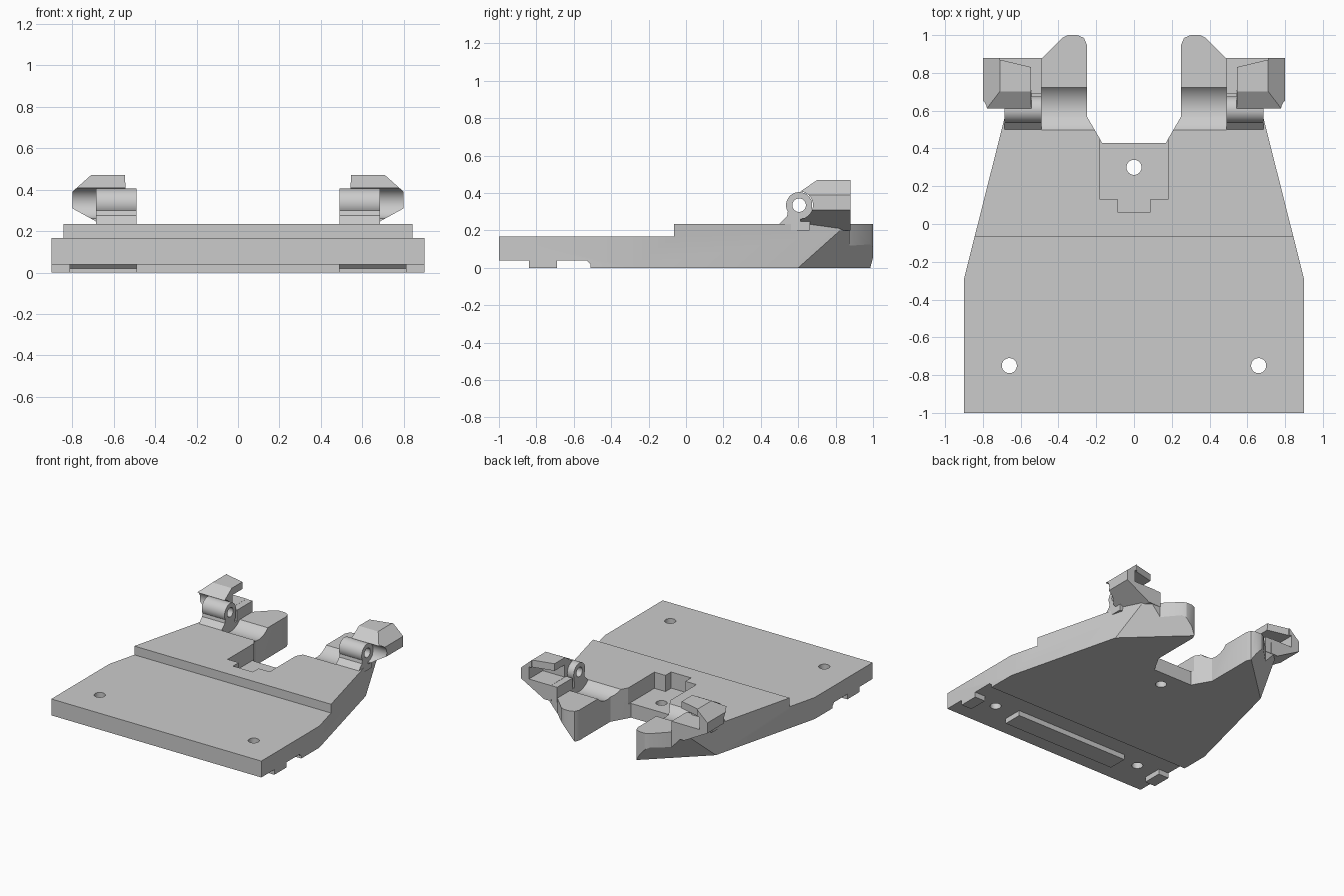
import bpy
import bmesh
import math
from mathutils import Vector

old = bpy.data.objects.get("Cube")
if old:
    bpy.data.objects.remove(old)

grey = bpy.data.materials.new("plain grey")
grey.use_nodes = True
grey.diffuse_color = (0.6, 0.6, 0.6, 1)
grey.node_tree.nodes["Principled BSDF"].inputs["Base Color"].default_value = (0.6, 0.6, 0.6, 1)

PIN_Y, PIN_Z = 0.605, 0.335


def prism(name, pts, axis, a, b, side=1):
    """Extrude a 2D profile along an axis from a to b; side=-1 mirrors in x."""
    def place(p, t):
        x, y, z = {"x": (t, p[0], p[1]), "y": (p[0], t, p[1]), "z": (p[0], p[1], t)}[axis]
        return (x * side, y, z)
    bm = bmesh.new()
    low = [bm.verts.new(place(p, a)) for p in pts]
    high = [bm.verts.new(place(p, b)) for p in pts]
    bm.faces.new(low)
    bm.faces.new(high)
    n = len(pts)
    for i in range(n):
        j = (i + 1) % n
        bm.faces.new((low[i], low[j], high[j], high[i]))
    bmesh.ops.recalc_face_normals(bm, faces=bm.faces[:])
    mesh = bpy.data.meshes.new(name)
    bm.to_mesh(mesh)
    bm.free()
    mesh.materials.append(grey)
    obj = bpy.data.objects.new(name, mesh)
    bpy.context.scene.collection.objects.link(obj)
    return obj


def arc(cx, cy, r, start=0, end=360, n=40):
    steps = n if end - start == 360 else n - 1
    angles = [math.radians(start + (end - start) * i / steps) for i in range(n)]
    return [(cx + r * math.cos(t), cy + r * math.sin(t)) for t in angles]


def rect(x0, x1, y0, y1):
    return [(x0, y0), (x1, y0), (x1, y1), (x0, y1)]


def cut(target, *profile, side=1):
    """Subtract a prism from the target."""
    cutter = prism("cutter", *profile, side=side)
    cutter.hide_render = True
    mod = target.modifiers.new("cut", "BOOLEAN")
    mod.operation = "DIFFERENCE"
    mod.solver = "EXACT"
    mod.object = cutter
    with bpy.context.temp_override(object=target, active_object=target):
        bpy.ops.object.modifier_apply(modifier=mod.name)
    bpy.data.objects.remove(cutter)


def smooth(obj):
    bpy.ops.object.select_all(action="DESELECT")
    obj.select_set(True)
    bpy.context.view_layer.objects.active = obj
    bpy.ops.object.shade_smooth_by_angle(angle=math.radians(25))


# Base plate with two rear prongs
half = [(0.9, -1), (0.9, -0.29), (0.62, 0.82), (0.57, 0.875), (0.49, 0.875),
        (0.38, 0.985), (0.35, 1), (0.3, 1), (0.265, 0.985), (0.25, 0.95),
        (0.25, 0.57), (0.18, 0.45), (0.17, 0.43)]
outline = half + [(-x, y) for x, y in reversed(half)]
base = prism("base_plate", outline, "z", 0, 0.235)

# Sloped undersides of the prongs
bm = bmesh.new()
bm.from_mesh(base.data)
for side in (1, -1):
    normal = Vector((1.1 * side, 1.17, -1))
    res = bmesh.ops.bisect_plane(bm, geom=bm.verts[:] + bm.edges[:] + bm.faces[:],
                                 plane_co=(0.675 * side, 0.6, 0), plane_no=normal,
                                 clear_outer=True)
    rim = [g for g in res["geom_cut"] if isinstance(g, bmesh.types.BMEdge)]
    bmesh.ops.holes_fill(bm, edges=rim, sides=0)
bmesh.ops.recalc_face_normals(bm, faces=bm.faces[:])
bm.to_mesh(base.data)
bm.free()

# Lower front deck, underside recess and stepped pocket
cut(base, rect(-1.1, -0.065, 0.167, 0.4), "x", -1, 1)
cut(base, [(-1.1, -0.1), (-0.51, -0.1), (-0.51, 0.02), (-0.53, 0.04), (-1.1, 0.04)], "x", -1, 1)
pocket = [(-0.18, 0.5), (-0.18, 0.13), (-0.085, 0.13), (-0.085, 0.06),
          (0.085, 0.06), (0.085, 0.13), (0.18, 0.13), (0.18, 0.5)]
cut(base, pocket, "z", 0.11, 0.4)

# Screw holes and hinge troughs
for x, y in ((0, 0.3), (-0.66, -0.75), (0.66, -0.75)):
    cut(base, arc(x, y, 0.04), "z", -0.2, 0.4)
for side in (1, -1):
    cut(base, arc(0.61, PIN_Z, 0.15, n=64), "x", 0.1, 0.49, side=side)
smooth(base)

# Feet under the front deck
prism("middle_foot", rect(-0.49, 0.49, -0.84, -0.69), "z", 0, 0.05)

for side, word in ((1, "left"), (-1, "right")):
    prism(word + "_foot", rect(0.81, 0.9, -0.84, -0.69), "z", 0, 0.05, side)

    # Hinge barrel on its sloped base
    barrel = [(0.66, 0.2), (0.5, 0.2), (0.5, 0.235), (0.54, 0.275)]
    barrel += arc(PIN_Y, PIN_Z, 0.07, -20, 210)[::-1]
    knuckle = prism(word + "_hinge_barrel", barrel, "x", 0.49, 0.685, side)
    cut(knuckle, arc(PIN_Y, PIN_Z, 0.036), "x", 0.3, 0.9, side=side)
    smooth(knuckle)

    # Ledge behind the barrel
    prism(word + "_ledge", rect(0.49, 0.6, 0.2, 0.32), "y", 0.69, 0.878, side)

    # Hooked clip with a sloped roof and an open back
    shell = [(0.54, 0.2), (0.6, 0.2), (0.8, 0.31), (0.8, 0.39),
             (0.71, 0.47), (0.545, 0.47)]
    clip = prism(word + "_clip", shell, "y", 0.612, 0.88, side)
    cut(clip, [(0.59, 0.394), (0.705, 0.472), (0.705, 0.6), (0.59, 0.6)], "x", 0.3, 1, side=side)
    cut(clip, arc(PIN_Y, PIN_Z, 0.074), "x", 0.3, 1, side=side)
    cut(clip, rect(0.5, 0.73, 0.321, 0.415), "y", 0.71, 1, side=side)
    cut(clip, [(0.5, 0.82), (0.71, 0.87), (0.71, 1), (0.5, 1)], "z", 0.321, 0.6, side=side)
    smooth(clip)
